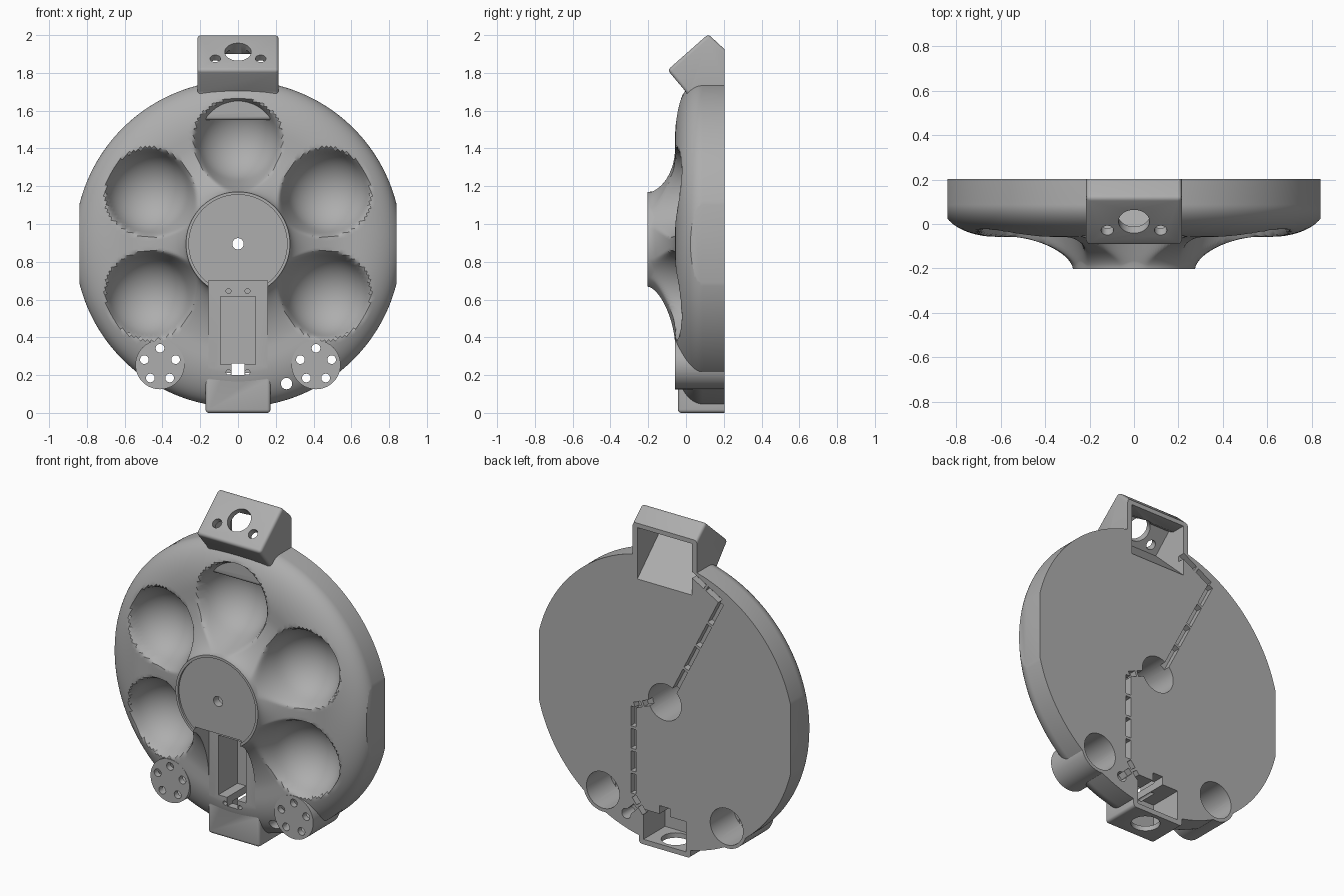
import bpy, bmesh, math
from mathutils import Vector, Matrix

old = bpy.data.objects.get("Cube")
if old:
    bpy.data.objects.remove(old, do_unlink=True)

MID = 0.895                      # height of the disc axis
BACK = 0.25                      # parts run past the back, then get trimmed flat

grey = bpy.data.materials.new("plain_grey")
grey.use_nodes = True
grey.diffuse_color = (0.42, 0.42, 0.42, 1)
grey.node_tree.nodes["Principled BSDF"].inputs["Base Color"].default_value = grey.diffuse_color


def finish(name, bm):
    bmesh.ops.recalc_face_normals(bm, faces=bm.faces)
    mesh = bpy.data.meshes.new(name)
    bm.to_mesh(mesh)
    bm.free()
    mesh.materials.append(grey)
    obj = bpy.data.objects.new(name, mesh)
    bpy.context.collection.objects.link(obj)
    return obj


def box(name, lo, hi):
    bm = bmesh.new()
    bmesh.ops.create_cube(bm, size=1)
    lo, hi = Vector(lo), Vector(hi)
    for v in bm.verts:
        v.co = Vector([(a + b) / 2 + c * (b - a) for a, b, c in zip(lo, hi, v.co)])
    return finish(name, bm)


def rod(name, start, end, radius, sides=48):
    start, end = Vector(start), Vector(end)
    bm = bmesh.new()
    turn = (end - start).to_track_quat('Z', 'Y').to_matrix().to_4x4()
    bmesh.ops.create_cone(bm, cap_ends=True, segments=sides, radius1=radius, radius2=radius,
                          depth=(end - start).length,
                          matrix=Matrix.Translation((start + end) / 2) @ turn)
    return finish(name, bm)


def prism(name, outline, half, bevel=0):
    """Extrude a (y, z) outline across x, with optional rounded edges."""
    bm = bmesh.new()
    face = bm.faces.new([bm.verts.new((-half, y, z)) for y, z in outline])
    ext = bmesh.ops.extrude_face_region(bm, geom=[face])
    for v in ext["geom"]:
        if isinstance(v, bmesh.types.BMVert):
            v.co.x = half
    if bevel:
        bmesh.ops.bevel(bm, geom=bm.edges[:], offset=bevel, segments=4, profile=0.5, affect='EDGES')
    return finish(name, bm)


def combine(base, part, operation):
    mod = base.modifiers.new(part.name, 'BOOLEAN')
    mod.operation, mod.object, mod.solver = operation, part, 'MANIFOLD'
    bpy.context.view_layer.objects.active = base
    bpy.ops.object.modifier_apply(modifier=mod.name)
    bpy.data.objects.remove(part, do_unlink=True)


# Disc profile: hub face, concave flank, flat ring, rounded rim, straight wall
profile = [(r, -0.2) for r in (0.1, 0.2)]
for i in range(29):
    t = 1 - (1 - i / 28) ** 1.0
    s = 1 - t ** 1.5
    profile.append((0.56 - 0.285 * s, -0.2 + 0.145 * (1 - s ** 1.7) ** (1 / 1.7)))
profile += [(0.56 + 0.015 * i, -0.055) for i in range(1, 4)]
for i in range(25):
    a = math.pi / 2 * i / 24
    profile.append((0.62 + 0.245 * math.sin(a), 0.09 - 0.145 * math.cos(a)))
profile.append((0.865, BACK))

# Five round bowls around the hub
bowls = [(0.55 * math.cos(math.radians(a)), 0.55 * math.sin(math.radians(a)))
         for a in (-30, 30, 90, 150, 210)]
BOWL, BOWL_Y, BLEND = 0.225, -0.08, 0.022


def front(x, z, y):
    d = min(math.hypot(x - bx, z - bz) for bx, bz in bowls)
    edge = 0.94 * BOWL
    depth = BOWL_Y + math.sqrt(BOWL ** 2 - min(d, edge) ** 2) - 2.75 * max(0, d - edge)
    h = max(BLEND - abs(depth - y), 0) / BLEND
    return max(depth, y) + h * h * BLEND / 4


bm = bmesh.new()
SIDES = 240
rings = []
for r, y in profile:
    ring = []
    for k in range(SIDES):
        a = 2 * math.pi * k / SIDES
        x, z = r * math.cos(a), r * math.sin(a)
        ring.append(bm.verts.new((x, y if y in (-0.2, BACK) else front(x, z, y), z + MID)))
    rings.append(ring)
for a, b in zip(rings, rings[1:]):
    for k in range(SIDES):
        n = (k + 1) % SIDES
        bm.faces.new((a[k], a[n], b[n], b[k]))
bm.faces.new(rings[0])
bm.faces.new(rings[-1])
body = finish("holder_body", bm)

# Added parts: tilted top block, bottom block, two feet
top = [(BACK, 1.55), (BACK, 1.885), (0.12, 2.005), (-0.095, 1.815), (0.01, 1.69), (0.01, 1.55)]
combine(body, prism("top_block", top, 0.215, 0.018), 'UNION')
base = [(BACK, 0), (BACK, 0.22), (-0.04, 0.19), (-0.04, 0)]
combine(body, prism("bottom_block", base, 0.172, 0.018), 'UNION')
for s in (-1, 1):
    combine(body, rod("foot", (s * 0.413, -0.056, 0.255), (s * 0.413, BACK, 0.255), 0.13, 64), 'UNION')

cuts = []
# Flat back and flat sides
cuts.append(box("back_trim", (-2, 0.205, -1), (2, 1, 3)))
for s in (-1, 1):
    cuts.append(box("side_trim", (s * 1.24 - 0.4, -1, 0.2), (s * 1.24 + 0.4, 1, 1.6)))

# Hub recess, axle hole and rear bore
cuts.append(rod("hub_recess", (0, -0.4, MID), (0, -0.188, MID), 0.26, 96))
cuts.append(rod("axle_hole", (0, -0.4, MID), (0, 0.4, MID), 0.03))
cuts.append(rod("hub_bore", (0, -0.14, MID), (0, 0.4, MID), 0.11))

# Front slot, pocket, drop-through slot and screw holes
cuts.append(box("front_slot", (-0.155, -0.4, 0.2), (0.155, -0.052, 0.7)))
cuts.append(box("pocket", (-0.093, -0.4, 0.255), (0.093, 0.13, 0.615)))
cuts.append(box("drop_slot", (-0.035, -0.4, 0.2), (0.035, 0.4, 0.262)))
for x in (-0.05, 0.05):
    for z in (0.215, 0.645):
        cuts.append(rod("screw_hole", (x, -0.4, z), (x, 0.1, z), 0.013, 20))

# Top block cavity and its tilted holes
cavity = [(0.4, 1.59), (0.205, 1.59), (-0.03, 1.815), (0.08, 1.92), (0.12, 1.9), (0.4, 1.9)]
cuts.append(prism("top_cavity", cavity, 0.183))
for x, y, z, r in ((0, 0.01, 1.915, 0.07), (-0.12, -0.03, 1.88, 0.028), (0.12, -0.03, 1.88, 0.028)):
    cuts.append(rod("tilted_hole", (x, y - 0.1, z + 0.1), (x, y + 0.09, z - 0.09), r))

# Bottom block cavity, cable opening and side hole
cuts.append(box("bottom_cavity", (-0.142, 0.0, 0.03), (0.142, 0.4, 0.212)))
cuts.append(rod("cable_opening", (0, 0.1, -0.2), (0, 0.1, 0.1), 0.08))
cuts.append(rod("side_hole", (0.257, -0.4, 0.155), (0.257, 0.4, 0.155), 0.03))

# Hollow feet with five holes each
for s in (-1, 1):
    cuts.append(rod("foot_bore", (s * 0.413, -0.02, 0.255), (s * 0.413, 0.4, 0.255), 0.11))
    for k in range(5):
        a = math.pi / 2 + k * math.tau / 5
        x, z = s * 0.413 + 0.087 * math.cos(a), 0.255 + 0.087 * math.sin(a)
        cuts.append(rod("foot_hole", (x, -0.4, z), (x, 0.1, z), 0.023, 24))


# Wire grooves on the back, broken by small bridges
def groove(a, b, pieces):
    a, b = Vector((a[0], 0.2, a[1])), Vector((b[0], 0.2, b[1]))
    step = (b - a) / pieces
    for k in range(pieces):
        piece = box("wire_groove", (-0.017, -0.035, -step.length / 2 + 0.008),
                    (0.017, 0.035, step.length / 2 - 0.008))
        angle = math.atan2(step.x, step.z)
        piece.data.transform(Matrix.Translation(a + step * (k + 0.5)) @ Matrix.Rotation(angle, 4, 'Y'))
        cuts.append(piece)


groove((-0.17, 1.72), (-0.38, 1.6), 2)
groove((-0.38, 1.6), (-0.06, 0.97), 4)
groove((0.09, 0.87), (0.21, 0.82), 2)
groove((0.21, 0.82), (0.21, 0.28), 4)
groove((0.21, 0.28), (0.13, 0.18), 2)
groove((0.257, 0.155), (0.19, 0.22), 1)

for cut in cuts:
    combine(body, cut, 'DIFFERENCE')

# Centre the model, then shade it
zs = [v.co.z for v in body.data.vertices]
ys = [v.co.y for v in body.data.vertices]
body.data.transform(Matrix.Translation((0, -(min(ys) + max(ys)) / 2, -min(zs))))
body.select_set(True)
bpy.context.view_layer.objects.active = body
bpy.ops.object.shade_smooth_by_angle(angle=math.radians(32))
